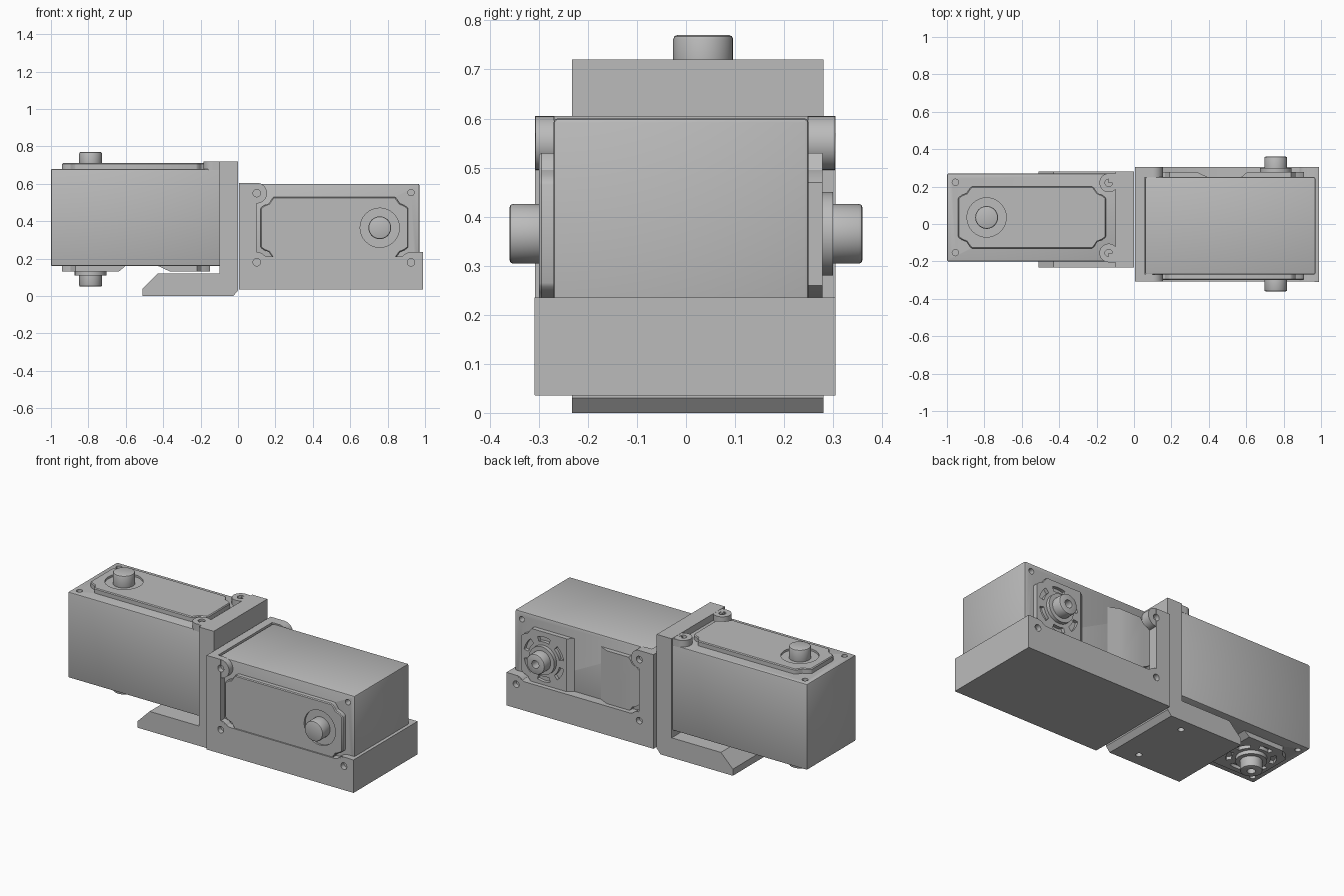
import bpy, bmesh, math
from mathutils import Matrix, Vector

cube = bpy.data.objects.get("Cube")
if cube:
    bpy.data.objects.remove(cube)

grey = bpy.data.materials.new("light grey")
grey.use_nodes = True
COLOR = (0.5, 0.5, 0.5, 1)
grey.diffuse_color = COLOR
grey.node_tree.nodes["Principled BSDF"].inputs["Base Color"].default_value = COLOR


def prism(name, pts, lo, hi, axis="z"):
    """Extrude an outline along z, or an x-z outline along y."""
    def place(a, b, h):
        return (a, b, h) if axis == "z" else (a, h, b)
    bm = bmesh.new()
    base = [bm.verts.new(place(a, b, lo)) for a, b in pts]
    top = [bm.verts.new(place(a, b, hi)) for a, b in pts]
    bm.faces.new(base)
    bm.faces.new(top)
    for i in range(len(pts)):
        j = (i + 1) % len(pts)
        bm.faces.new((base[i], base[j], top[j], top[i]))
    bmesh.ops.recalc_face_normals(bm, faces=bm.faces)
    mesh = bpy.data.meshes.new(name)
    bm.to_mesh(mesh)
    bm.free()
    mesh.materials.append(grey)
    obj = bpy.data.objects.new(name, mesh)
    bpy.context.collection.objects.link(obj)
    return obj


def rect(x0, x1, y0, y1):
    return [(x0, y0), (x1, y0), (x1, y1), (x0, y1)]


def circle(cx, cy, r, n=32):
    return [(cx + r * math.cos(t * math.tau / n), cy + r * math.sin(t * math.tau / n))
            for t in range(n)]


def arc_slot(cx, cy, r0, r1, start, end, n=8):
    angles = [start + (end - start) * i / n for i in range(n + 1)]
    ring = [(r1, t) for t in angles] + [(r0, t) for t in reversed(angles)]
    return [(cx + r * math.cos(t), cy + r * math.sin(t)) for r, t in ring]


def bake(obj):
    """Apply all modifiers."""
    graph = bpy.context.evaluated_depsgraph_get()
    obj.data = bpy.data.meshes.new_from_object(obj.evaluated_get(graph))
    obj.modifiers.clear()


def bevel(obj, width, segments=2):
    mod = obj.modifiers.new("bevel", "BEVEL")
    mod.width, mod.segments, mod.limit_method = width, segments, "ANGLE"
    mod.angle_limit = math.radians(40)
    bake(obj)
    return obj


def cut(obj, *cutters):
    for c in cutters:
        mod = obj.modifiers.new("cut", "BOOLEAN")
        mod.operation, mod.solver, mod.object = "DIFFERENCE", "EXACT", c
    bake(obj)
    for c in cutters:
        bpy.data.objects.remove(c)
    return obj


def servo(prefix, matrix):
    """Motor case with its output shaft near u = 0 and its cover facing +w."""
    su, half = 0.212, 0.26
    parts = []
    body = bevel(prism(prefix + "_case", rect(0, 0.91, -0.235, 0.235), -half, half), 0.008)
    holes = [prism("hole", circle(0.045, v, 0.017, 16), *span)
             for v in (-0.188, 0.188) for span in ((0.22, 0.3), (-0.3, -0.22))]
    parts.append(cut(body, *holes))

    # cover outline with stepped corners, mirrored across both axes
    corner = [(0.395, 0.105), (0.375, 0.12), (0.35, 0.13), (0.34, 0.145), (0.325, 0.165)]
    quads = [(1, 1, 1), (-1, 1, -1), (-1, -1, 1), (1, -1, -1)]
    outline = [(0.455 + sx * a, sy * b) for sx, sy, step in quads for a, b in corner[::step]]
    cover = bevel(prism(prefix + "_cover", outline, half - 0.01, half + 0.03), 0.005, 1)
    parts.append(cut(cover, prism("recess", circle(su, 0, 0.105), half + 0.018, half + 0.1)))

    # rear cover, hollowed in the middle, with curved slots around the hub
    rear = prism(prefix + "_rear_cover", outline, -half - 0.028, -half + 0.01)
    hollow = [(0.35, -0.3), (0.40, -0.258), (0.57, -0.258), (0.66, -0.3)]
    slots = [prism("slot", arc_slot(su, 0, 0.105, 0.135, k * math.tau / 6 + 0.2,
                                    (k + 1) * math.tau / 6 - 0.2), -0.35, -0.268)
             for k in range(6)]
    parts.append(cut(rear, prism("hollow", hollow, -0.3, 0.3, "y"), *slots))
    parts.append(prism(prefix + "_hub", circle(su, 0, 0.085), -half - 0.05, -half))

    # shafts on both faces
    front = prism(prefix + "_shaft", circle(su, 0, 0.061), half, 0.35)
    parts.append(bevel(front, 0.008))
    back = bevel(prism(prefix + "_rear_shaft", circle(su, 0, 0.061), -0.37, -half), 0.008)
    parts.append(cut(back, prism("bore", circle(su, 0, 0.024, 20), -0.4, -0.31)))
    for p in parts:
        p.data.transform(matrix)


# first servo stands with its shaft upright, second lies with its shaft along y
servo("upright_servo", Matrix.Translation((-1, 0.035, 0.42)))
turn = Matrix(((-1, 0, 0, 0.97), (0, 0, -1, -0.01), (0, -1, 0, 0.365), (0, 0, 0, 1)))
servo("sideways_servo", turn)

# bracket of the upright servo: end plate and sloped foot in one profile
foot = [(-0.51, 0), (-0.51, 0.04), (-0.43, 0.12), (-0.10, 0.12), (-0.10, 0.72),
        (0, 0.72), (0, 0.03), (-0.025, 0)]
foot_bracket = prism("foot_bracket", foot, -0.232, 0.28, "y")
cut(foot_bracket, *[prism("hole", circle(-0.16, y, 0.018, 16), -0.1, 0.05)
                    for y in (-0.15, 0.2)])
for side, y, edge in (("right", -0.155, -0.205), ("left", 0.22, 0.27)):
    tab = rect(-0.135, -0.095, min(y, edge), max(y, edge))
    prism(side + "_top_tab", tab, 0.675, 0.718)
    ear = prism(side + "_top_ear", circle(-0.135, y, 0.05), 0.675, 0.719)
    cut(ear, prism("hole", circle(-0.135, y, 0.02, 20), 0.69, 0.8))

# tray bracket of the sideways servo
prism("tray_floor", rect(0.01, 0.99, -0.307, 0.304), 0.035, 0.132)
prism("tray_end_plate", rect(0.005, 0.055, -0.303, 0.303), 0.035, 0.605)
prism("tray_end_wall", rect(0.965, 0.99, -0.309, 0.304), 0.036, 0.235)
wall = [(0.005, 0.035), (0.99, 0.035), (0.99, 0.235), (0.925, 0.235), (0.87, 0.21),
        (0.155, 0.21), (0.10, 0.235), (0.10, 0.605), (0.005, 0.605)]
screw_spots = [(0.10, 0.55), (0.10, 0.18), (0.925, 0.18)]
for side, lo, hi in (("front", -0.308, -0.268), ("back", 0.248, 0.305)):
    panel = prism("tray_" + side + "_wall", wall, lo, hi, "y")
    outer = lo if side == "front" else hi
    cut(panel, *[prism("hole", circle(x, z, 0.02, 20), outer - 0.03, outer + 0.03, "y")
                 for x, z in screw_spots])
    for i, (x, z) in enumerate(screw_spots):
        ear = prism(f"tray_{side}_ear_{i}", circle(x, z, 0.055), lo + 0.001, hi - 0.001, "y")
        cut(ear, prism("hole", circle(x, z, 0.02, 20), outer - 0.03, outer + 0.03, "y"))

# smooth round surfaces, sharp edges kept
for obj in bpy.context.collection.objects:
    if obj.type == "MESH":
        obj.data.shade_smooth()
        obj.data.set_sharp_from_angle(angle=math.radians(30))
